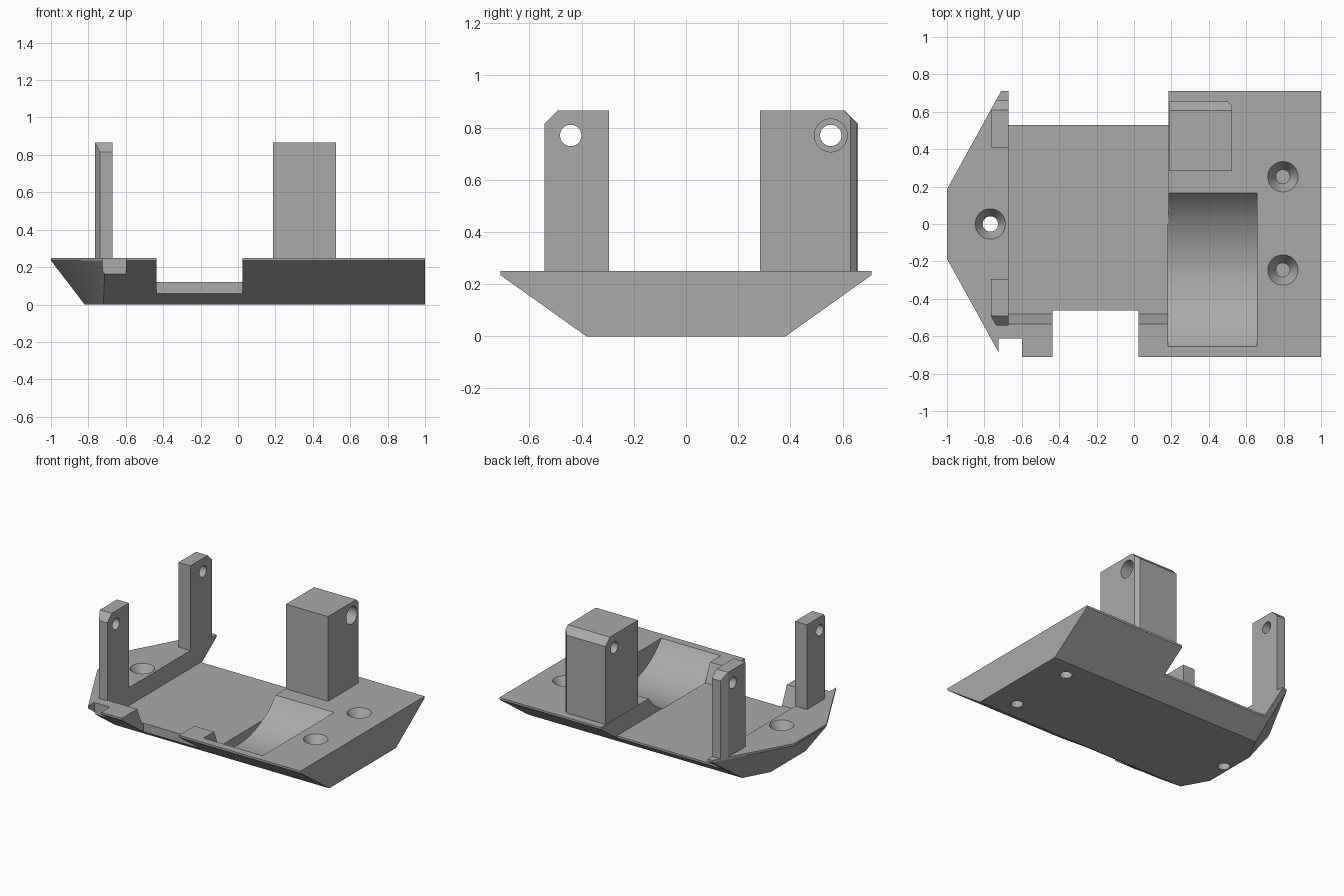
import bpy, bmesh, math
from mathutils import Vector, Matrix

if "Cube" in bpy.data.objects:
    bpy.data.objects.remove(bpy.data.objects["Cube"])

grey = bpy.data.materials.new("plain grey")
grey.use_nodes = True
COLOUR = (0.4, 0.4, 0.4, 1)
grey.diffuse_color = COLOUR
grey.node_tree.nodes["Principled BSDF"].inputs["Base Color"].default_value = COLOUR

TOP, FLOOR, RIM = 0.25, 0.12, 0.235


def finish(bm, name, helper=False):
    bmesh.ops.recalc_face_normals(bm, faces=bm.faces)
    mesh = bpy.data.meshes.new(name)
    bm.to_mesh(mesh)
    bm.free()
    mesh.materials.append(grey)
    ob = bpy.data.objects.new(name, mesh)
    bpy.context.collection.objects.link(ob)
    ob.hide_render = helper
    return ob


def loft(name, rings, helper=False):
    """Closed solid through rings that have equal point counts."""
    bm = bmesh.new()
    loops = [[bm.verts.new(p) for p in ring] for ring in rings]
    n = len(loops[0])
    for a, b in zip(loops, loops[1:]):
        for i in range(n):
            j = (i + 1) % n
            bm.faces.new((a[i], a[j], b[j], b[i]))
    bm.faces.new(loops[0])
    bm.faces.new(loops[-1])
    return finish(bm, name, helper)


def prism_x(name, profile, x0, x1):
    return loft(name, [[(x, y, z) for y, z in profile] for x in (x0, x1)], True)


def box_bm(lo, hi):
    bm = bmesh.new()
    bmesh.ops.create_cube(bm, size=1)
    lo, hi = Vector(lo), Vector(hi)
    for v in bm.verts:
        v.co = (lo + hi) / 2 + v.co * (hi - lo)
    return bm


def cutter_box(name, lo, hi):
    return finish(box_bm(lo, hi), name, True)


def round_cutter(name, centre, r1, r2, depth, axis="Z"):
    bm = bmesh.new()
    turn = Matrix.Rotation(math.pi / 2, 4, "Y") if axis == "X" else Matrix()
    bmesh.ops.create_cone(bm, cap_ends=True, segments=48, radius1=r1, radius2=r2,
                          depth=depth, matrix=Matrix.Translation(centre) @ turn)
    return finish(bm, name, True)


def cut(ob, cutters):
    """Subtract the cutters, bake the result and drop the helpers."""
    for c in cutters:
        mod = ob.modifiers.new("cut", "BOOLEAN")
        mod.operation, mod.solver, mod.object = "DIFFERENCE", "EXACT", c
    bpy.ops.object.select_all(action="DESELECT")
    ob.select_set(True)
    bpy.context.view_layer.objects.active = ob
    for mod in list(ob.modifiers):
        bpy.ops.object.modifier_apply(modifier=mod.name)
    bpy.ops.object.shade_smooth_by_angle(angle=math.radians(25))
    for c in cutters:
        bpy.data.objects.remove(c)


def outline(half, z):
    """Mirror half an outline across y = 0."""
    return [(x, y, z) for x, y in half] + [(x, -y, z) for x, y in reversed(half)]


# Base tray with sloping sides and a tapered end
rim_half = [(1, 0.712), (-0.71, 0.712), (-1, 0.185)]
foot_half = [(1, 0.382), (-0.72, 0.382), (-0.82, 0.2)]
base = loft("base_tray", [outline(foot_half, 0), outline(rim_half, RIM),
                          outline(rim_half, TOP)])

# Central pocket, open at the back, with a leaning front wall
pocket = prism_x("pocket_cutter", [(-0.48, FLOOR), (0.9, FLOOR), (0.9, 0.5),
                                   (-0.64, 0.5), (-0.535, TOP)], -0.67, 0.185)
back_trim = cutter_box("back_trim_cutter", (-0.67, 0.53, -0.1), (0.185, 0.9, 0.5))
front_notch = cutter_box("notch_cutter", (-0.435, -0.9, -0.1), (0.025, -0.463, 0.5))
corner_notch = cutter_box("corner_cutter", (-0.725, -0.9, -0.1), (-0.6, -0.613, 0.5))

# Curved scoop beside the pocket
half_width, depth = 0.41, 0.2
radius = (half_width ** 2 + depth ** 2) / (2 * depth)
mid_y, axis_z = -0.245, TOP - depth + radius
sweep = math.asin(half_width / radius)
arc = []
for i in range(41):
    a = sweep * (i / 20 - 1)
    arc.append((mid_y + radius * math.sin(a), axis_z - radius * math.cos(a)))
scoop = prism_x("scoop_cutter", arc + [(arc[-1][0], 0.5), (arc[0][0], 0.5)], 0.182, 0.657)

# Countersunk screw holes
holes = []
for x, y in [(-0.768, 0), (0.796, 0.253), (0.796, -0.246)]:
    holes.append(round_cutter("screw_cutter", (x, y, 0.1), 0.041, 0.041, 0.5))
    holes.append(round_cutter("sink_cutter", (x, y, TOP - 0.035), 0.038, 0.084, 0.08))
cut(base, [pocket, back_trim, front_notch, corner_notch, scoop] + holes)


def post(name, x0, x1, y0, y1, side, corner, hole_y, sink=False):
    """Upright with a chamfered outer top edge, a clipped corner and a cross hole."""
    height, bevel = 0.865, 0.05
    bm = box_bm((x0, y0, TOP), (x1, y1, height))
    outer = y1 if side > 0 else y0
    planes = [((x0, outer, height - bevel), (0, side, 1)), corner]
    for co, normal in planes:
        bmesh.ops.bisect_plane(bm, geom=bm.verts[:] + bm.edges[:] + bm.faces[:],
                               plane_co=co, plane_no=normal, clear_outer=True)
        bmesh.ops.holes_fill(bm, edges=[e for e in bm.edges if e.is_boundary])
    ob = finish(bm, name)
    drills = [round_cutter("drill", ((x0 + x1) / 2, hole_y, 0.77), 0.041, 0.041, 0.8, "X")]
    if sink:
        drills.append(round_cutter("counterbore", (x1, hole_y, 0.77), 0.063, 0.063, 0.3, "X"))
    cut(ob, drills)


# Two slim posts at the tapered end and one thick post
post("front_post", -0.765, -0.67, -0.542, -0.295, -1,
     ((-0.765, -0.492, 0), (-0.527, -0.29, 0)), -0.442)
post("back_post", -0.765, -0.67, 0.41, 0.66, 1,
     ((-0.765, 0.612, 0), (-0.527, 0.29, 0)), 0.555)
post("thick_post", 0.187, 0.525, 0.283, 0.656, 1,
     ((0.525, 0.63, 0), (1, 1, 0)), 0.555, True)
